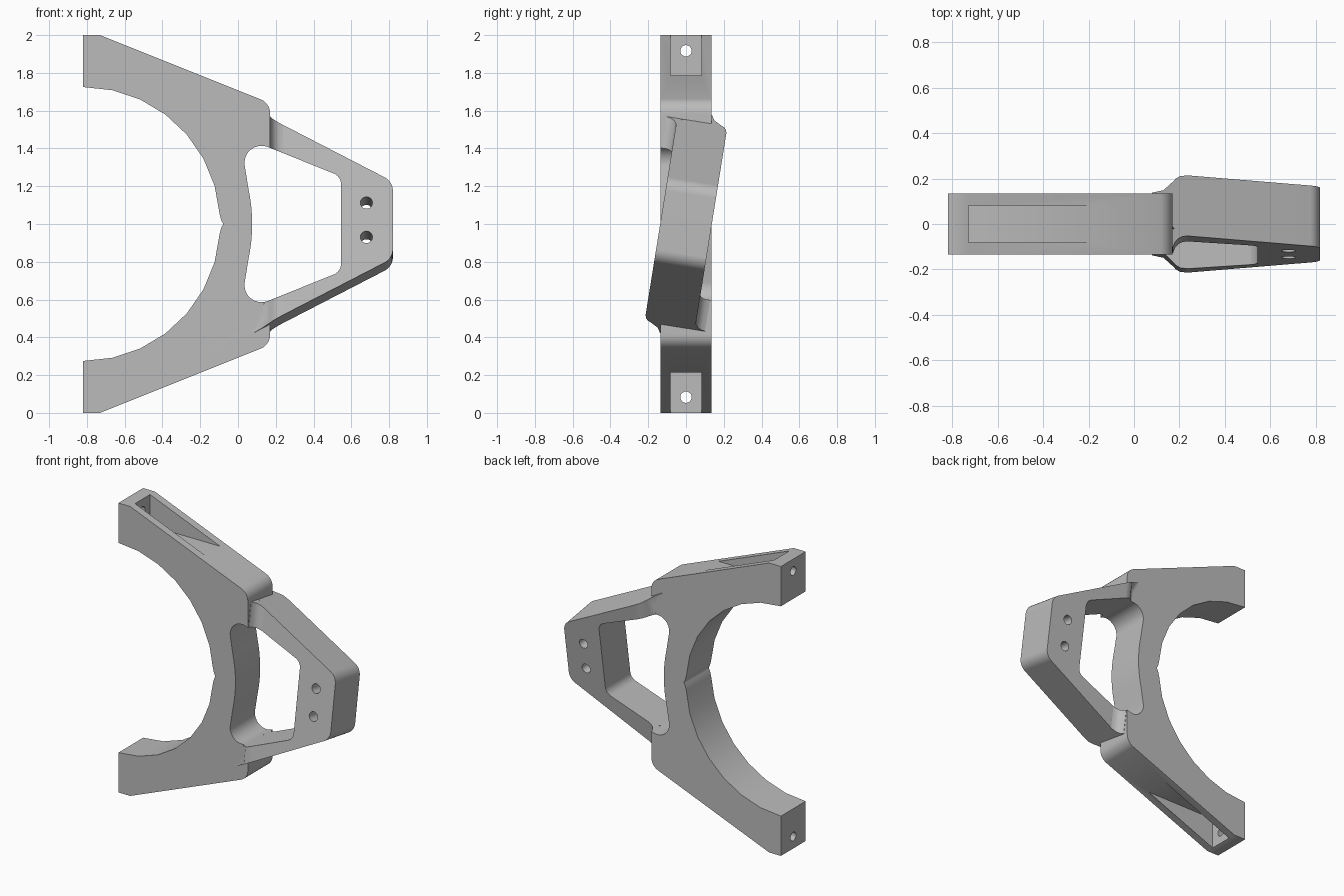
import bpy, bmesh, math
from mathutils import Vector, Matrix

cube = bpy.data.objects.get("Cube")
if cube:
    bpy.data.objects.remove(cube, do_unlink=True)

grey = bpy.data.materials.new("matte grey")
grey.use_nodes = True
grey.diffuse_color = (0.5, 0.5, 0.5, 1)
grey.node_tree.nodes["Principled BSDF"].inputs["Base Color"].default_value = (0.5, 0.5, 0.5, 1)

TILT = Matrix.Translation((0, 0, 1)) @ Matrix.Rotation(math.radians(-9.1), 4, 'X')
LEVEL = Matrix.Translation((0, 0, 1))
HALF = 0.135  # half thickness


def rounded(points, steps=6):
    """Round the corners given as (a, b, radius) triples."""
    out = []
    for i, p in enumerate(points):
        c = Vector(p[:2])
        if len(p) < 3:
            out.append(c)
            continue
        u = (Vector(points[i - 1][:2]) - c).normalized()
        v = (Vector(points[(i + 1) % len(points)][:2]) - c).normalized()
        half = u.angle(v) / 2
        centre = c + (u + v).normalized() * p[2] / math.sin(half)
        start = c + u * p[2] / math.tan(half) - centre
        sweep = start.angle_signed(c + v * p[2] / math.tan(half) - centre)
        for k in range(steps + 1):
            out.append(centre + Matrix.Rotation(-sweep * k / steps, 2) @ start)
    return out


def mirrored(points):
    """Complete an upper half profile, listed top to bottom, with its lower half."""
    return list(points) + [(p[0], -p[1], *p[2:]) for p in reversed(points)]


def prism(name, points, low, high, axis, frame=LEVEL):
    """Extrude a profile: in xz along y, in xy along z, or in yz along x."""
    place = {'Y': lambda p, d: (p[0], d, p[1]),
             'Z': lambda p, d: (p[0], p[1], d),
             'X': lambda p, d: (d, p[0], p[1])}[axis]
    bm = bmesh.new()
    ends = [[bm.verts.new(place(p, d)) for p in points] for d in (low, high)]
    n = len(points)
    for ring in ends:
        bm.faces.new(ring)
    for i in range(n):
        j = (i + 1) % n
        bm.faces.new((ends[0][i], ends[0][j], ends[1][j], ends[1][i]))
    bmesh.ops.recalc_face_normals(bm, faces=bm.faces)
    bm.transform(frame)
    mesh = bpy.data.meshes.new(name)
    bm.to_mesh(mesh)
    bm.free()
    mesh.materials.append(grey)
    ob = bpy.data.objects.new(name, mesh)
    bpy.context.collection.objects.link(ob)
    return ob


def combine(ob, other, operation):
    mod = ob.modifiers.new(operation.title(), 'BOOLEAN')
    mod.operation, mod.solver, mod.object = operation, 'EXACT', other
    bpy.context.view_layer.objects.active = ob
    bpy.ops.object.modifier_apply(modifier=mod.name)
    bpy.data.objects.remove(other, do_unlink=True)


def circle(a, b, r, n=20):
    return [(a + r * math.cos(t * math.tau / n), b + r * math.sin(t * math.tau / n)) for t in range(n)]


# Yoke plate with the faceted round opening and its small centre notch
outer = rounded(mirrored([(-0.73, 1.0), (0.17, 0.64, 0.08)]))
angles = [math.radians(90 - 12.3 * k) for k in range(8)]
arc = [(-0.82 + 0.725 * math.cos(a), 0.725 * math.sin(a)) for a in angles]
notch = [(-0.088, 0.018), (-0.08, 0.004)]
inner = mirrored(arc + notch)
bracket = prism("yoke_bracket", [(-0.82, 1.0)] + outer + [(-0.82, -1.0)] + inner[::-1],
                -HALF, HALF, 'Y')

# Tilted handle loop, blended at its root
handle_outline = rounded(mirrored([(0.05, 0.608), (0.82, 0.206, 0.08)]))
root = [(0.08, 0.045), (0.13, 0.06), (0.17, 0.1), (0.185, 0.117), (0.205, 0.13), (0.24, HALF), (0.9, HALF)]
handle = prism("handle", handle_outline, -0.3, 0.3, 'Y', TILT)
combine(handle, prism("root_shape", mirrored(root), -0.8, 0.8, 'Z', TILT), 'INTERSECT')
combine(bracket, handle, 'UNION')

# Concave fillets where the handle recedes behind the plate face
web = [(0.15, -0.1), (0.15, -0.19), (0.172, -0.19), (0.18, -0.168), (0.195, -0.15),
       (0.215, -0.139), (0.245, -0.133)]
for turn in (0, math.pi):
    frame = TILT @ Matrix.Rotation(turn, 4, 'X')
    fillet = prism("fillet", handle_outline, -0.3, 0.3, 'Y', frame)
    combine(fillet, prism("fillet_shape", web, 0.3, 0.7, 'Z', frame), 'INTERSECT')
    combine(bracket, fillet, 'UNION')

# Window between the plate and the handle, with a curved inner wall
bulge = [(-0.82 + 0.895 * math.cos(a), 0.895 * math.sin(a))
         for a in [math.radians(15 - 3 * k) for k in range(1, 11 - 1)]]
window = rounded([(0.545, -0.252, 0.06), (0.545, 0.252, 0.06), (0.01, 0.467, 0.09)]
                 + bulge + [(0.01, -0.467, 0.09)], 8)
combine(bracket, prism("window_cutter", window, -0.5, 0.5, 'Y'), 'DIFFERENCE')

# Arm end pockets and the screw holes through their end walls
for side in (1, -1):
    pocket = [(-0.73, side * 0.785), (0.1, side * 0.785), (0.1, side * 1.2), (-0.73, side * 1.2)]
    combine(bracket, prism("pocket_cutter", pocket, -0.082, 0.082, 'Y'), 'DIFFERENCE')
    combine(bracket, prism("end_hole_cutter", circle(0, side * 0.917, 0.03), -0.9, -0.7, 'X'), 'DIFFERENCE')
    # Grip screw holes, square to the tilted handle
    combine(bracket, prism("grip_hole_cutter", circle(0.68, side * 0.092, 0.032), -0.3, 0.3, 'Y', TILT),
            'DIFFERENCE')

# Smooth shading with crisp edges
bpy.ops.object.select_all(action='DESELECT')
bracket.select_set(True)
bpy.context.view_layer.objects.active = bracket
bpy.ops.object.shade_smooth_by_angle(angle=math.radians(30))
normals = bracket.modifiers.new("Weighted Normal", 'WEIGHTED_NORMAL')
normals.keep_sharp = True
